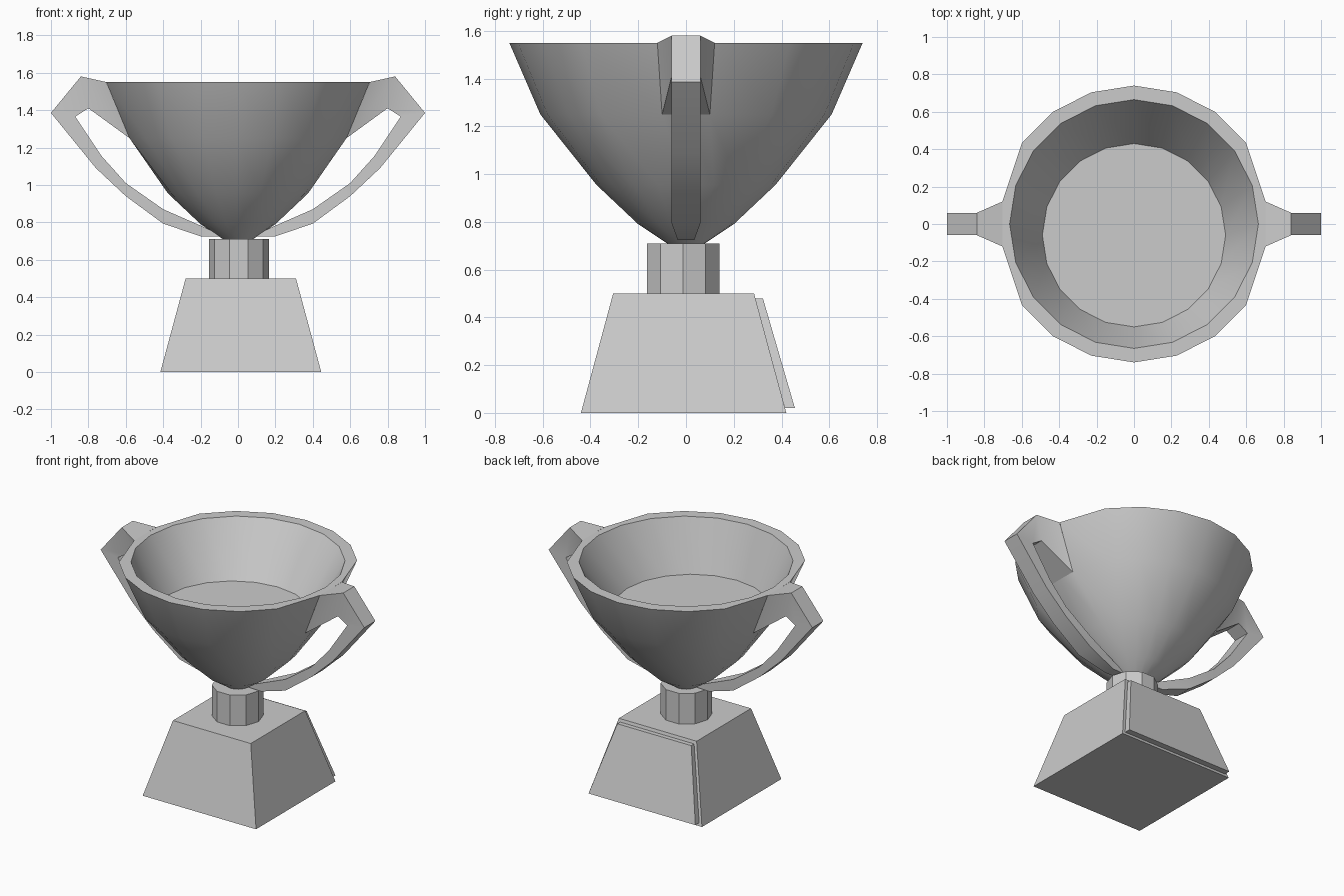
import bpy, math

if "Cube" in bpy.data.objects:
    bpy.data.objects.remove(bpy.data.objects["Cube"])


def make(name, verts, faces, smooth=False):
    mesh = bpy.data.meshes.new(name)
    mesh.from_pydata(verts, [], faces)
    ob = bpy.data.objects.new(name, mesh)
    bpy.context.collection.objects.link(ob)
    bpy.ops.object.select_all(action='DESELECT')
    bpy.context.view_layer.objects.active = ob
    ob.select_set(True)
    # consistent outward normals
    bpy.ops.object.mode_set(mode='EDIT')
    bpy.ops.mesh.select_all(action='SELECT')
    bpy.ops.mesh.normals_make_consistent(inside=False)
    bpy.ops.object.mode_set(mode='OBJECT')
    if smooth:
        bpy.ops.object.shade_smooth_by_angle(angle=math.radians(29))
    return ob


# Bowl: rings from floor, over the rim, down the outside (radius, z, y offset)
N = 20
rings = [(0.49, 1.21, -0.06), (0.665, 1.55, 0), (0.74, 1.55, 0), (0.61, 1.25, 0),
         (0.375, 0.955, 0), (0.2, 0.79, 0), (0.08, 0.71, 0)]
verts, faces = [], []
for i, (r, z, oy) in enumerate(rings):
    for k in range(N):
        a = 2 * math.pi * k / N
        x, y = r * math.cos(a), r * math.sin(a)
        if i in (2, 3):  # pinch the ring where the handles join
            half = 0.12 if i == 2 else 0.10
            if k in (1, 9, 11, 19):
                y = math.copysign(half, y)
            elif k in (0, 10):
                x *= math.cos(math.pi / 10)
        verts.append((x, y + oy, z))
for i in range(len(rings) - 1):
    for k in range(N):
        if i == 2 and k in (0, 9, 10, 19):  # opening covered by the handles
            continue
        n = (k + 1) % N
        faces.append((i * N + k, i * N + n, (i + 1) * N + n, (i + 1) * N + k))
faces.append(tuple(range(N)))
faces.append(tuple(range((len(rings) - 1) * N, len(rings) * N)))
make("cup_bowl", verts, faces, True)

# Handles: outer x, z, half width, then inner x, z, half width
stations = [(0.704, 1.55, 0.12, 0.58, 1.25, 0.10),
            (0.84, 1.58, 0.06, 0.80, 1.41, 0.06),
            (1.00, 1.385, 0.06, 0.87, 1.365, 0.06),
            (0.76, 1.09, 0.06, 0.73, 1.155, 0.06),
            (0.60, 0.94, 0.06, 0.60, 1.01, 0.06),
            (0.40, 0.793, 0.06, 0.40, 0.87, 0.06),
            (0.20, 0.725, 0.035, 0.19, 0.778, 0.035),
            (0.10, 0.725, 0.03, 0.14, 0.755, 0.03)]
for side, s in (("right", 1), ("left", -1)):
    verts, faces = [], []
    for ox, oz, ow, ix, iz, iw in stations:
        verts += [(s * ox, -ow, oz), (s * ox, ow, oz), (s * ix, iw, iz), (s * ix, -iw, iz)]
    for i in range(len(stations) - 1):
        for k in range(4):
            n = (k + 1) % 4
            faces.append((i * 4 + k, i * 4 + n, i * 4 + 4 + n, i * 4 + 4 + k))
    e = len(verts) - 4
    faces.append((e, e + 1, e + 2, e + 3))
    make("handle_" + side, verts, faces, True)

# Stem
bpy.ops.mesh.primitive_cylinder_add(vertices=10, radius=0.16, depth=0.21,
                                    location=(0.005, -0.012, 0.605),
                                    rotation=(0, 0, math.pi / 2))
bpy.context.object.name = "stem"

# Tapered base and the plate on its back
BOX = [(0, 1, 2, 3), (4, 5, 6, 7), (0, 1, 5, 4), (1, 2, 6, 5), (2, 3, 7, 6), (3, 0, 4, 7)]


def taper(name, bottom, top):
    verts = [(x, y, z) for x0, x1, y0, y1, z in (bottom, top)
             for x, y in ((x0, y0), (x1, y0), (x1, y1), (x0, y1))]
    make(name, verts, BOX)


taper("base", (-0.415, 0.445, -0.44, 0.42, 0), (-0.28, 0.31, -0.305, 0.285, 0.5))
taper("back_plate", (-0.39, 0.42, 0.415, 0.456, 0.02), (-0.265, 0.295, 0.285, 0.322, 0.48))
